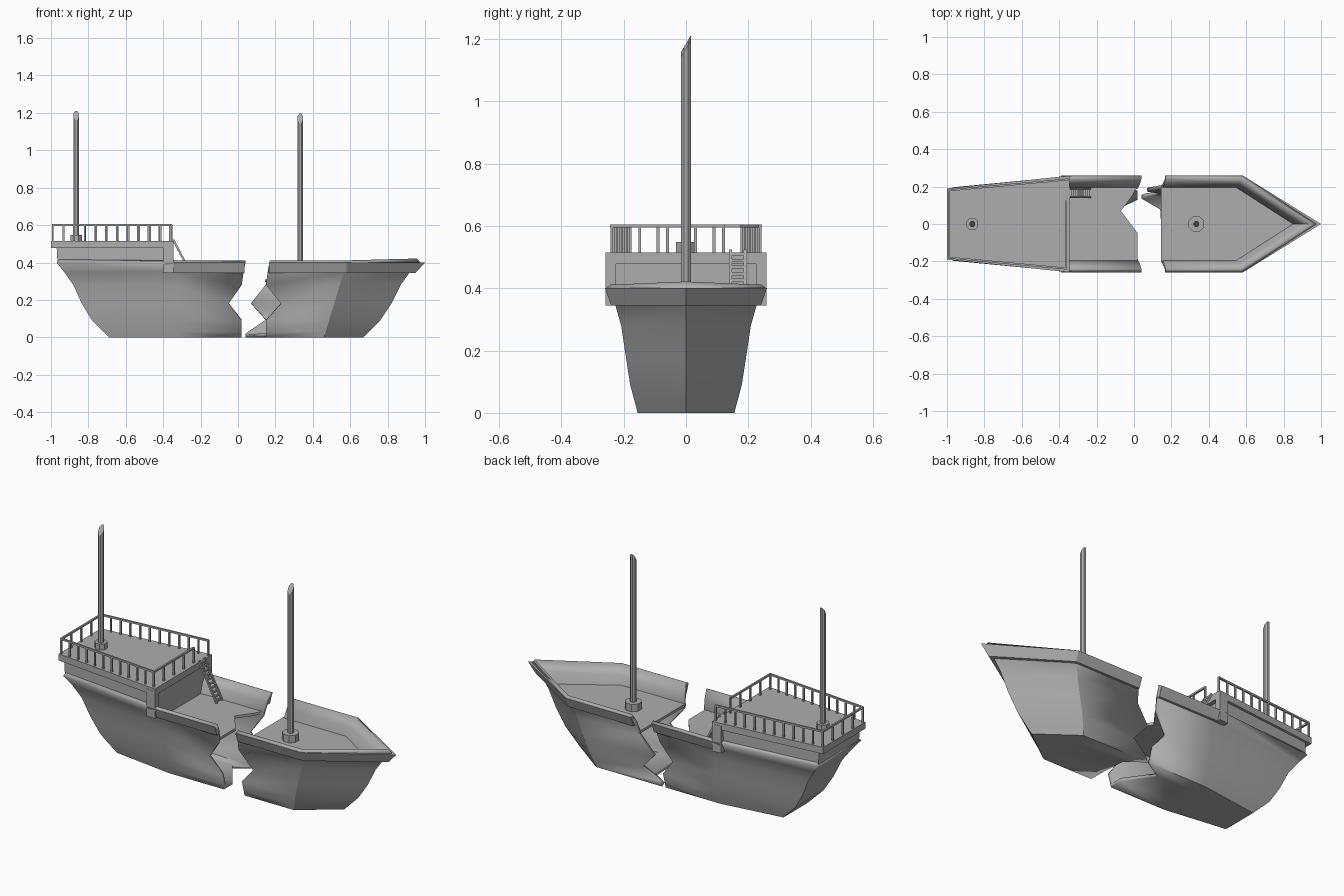
import bpy, bmesh, math
from mathutils import Vector, Matrix

cube = bpy.data.objects.get("Cube")
if cube:
    bpy.data.objects.remove(cube, do_unlink=True)

mat = bpy.data.materials.new("weathered_grey")
mat.use_nodes = True
GREY = (0.42, 0.42, 0.42, 1)
mat.diffuse_color = GREY
mat.node_tree.nodes["Principled BSDF"].inputs["Base Color"].default_value = GREY


def finish(name, bm, smooth=False):
    me = bpy.data.meshes.new(name)
    bm.to_mesh(me)
    bm.free()
    me.materials.append(mat)
    ob = bpy.data.objects.new(name, me)
    bpy.context.collection.objects.link(ob)
    if smooth:
        bpy.ops.object.select_all(action='DESELECT')
        ob.select_set(True)
        bpy.context.view_layer.objects.active = ob
        bpy.ops.object.shade_smooth_by_angle(angle=math.radians(30))
    return ob


def loft(bm, rings, closed=False, caps=False):
    """Skin quads between successive point rings."""
    cols = [[bm.verts.new(p) for p in ring] for ring in rings]
    n = len(cols[0])
    for a, b in zip(cols, cols[1:]):
        for i in range(n if closed else n - 1):
            j = (i + 1) % n
            bm.faces.new((a[i], a[j], b[j], b[i]))
    if caps:
        bm.faces.new(cols[0])
        bm.faces.new(cols[-1])
    return cols


def solid(name, rings):
    bm = bmesh.new()
    loft(bm, rings, True, True)
    bmesh.ops.remove_doubles(bm, verts=bm.verts, dist=1e-4)
    bmesh.ops.recalc_face_normals(bm, faces=bm.faces)
    return finish(name, bm)


def slab(name, plan, z0, z1):
    return solid(name, [[(x, y, z) for x, y in plan] for z in (z0, z1)])


def beam(bm, a, b, w):
    """Square bar from a to b."""
    a, b = Vector(a), Vector(b)
    d = b - a
    rot = d.to_track_quat('Z', 'Y').to_matrix().to_4x4()
    m = Matrix.Translation((a + b) / 2) @ rot @ Matrix.Diagonal((w, w, d.length + w * 0.5, 1))
    bmesh.ops.create_cube(bm, size=1, matrix=m)


# Hull section: heights, half widths, and end profiles
Z = [0, .03, .09, .18, .28, .35, .40]
HW = [.155, .163, .179, .193, .208, .228, .258]
BOW = [.67, .70, .76, .82, .87, .92, .975]
STERN = [-.69, -.72, -.78, -.835, -.88, -.93, -.97]


def ring(x_left, x_right, widths, floor_x=None):
    """Section from the left rail, under the keel, to the right rail."""
    left = [(x, w, z) for x, w, z in zip(x_left, widths, Z)]
    right = [(x, -w, z) for x, w, z in zip(x_right, widths, Z)]
    fl = floor_x or (x_left[0], x_right[0])
    floor = [(fl[0], widths[0] / 2, 0), (fl[1], -widths[0] / 2, 0)]
    return left[::-1] + floor + right


def hull(name, rings, transom):
    bm = bmesh.new()
    end = loft(bm, rings)[-1]
    if transom:
        bm.faces.new([end[i] for i in range(len(Z) - 1, len(Z) + 3)])
        for i in range(len(Z) - 1):
            bm.faces.new((end[i], end[i + 1], end[-2 - i], end[-1 - i]))
    bmesh.ops.remove_doubles(bm, verts=bm.verts, dist=1e-4)
    bmesh.ops.recalc_face_normals(bm, faces=bm.faces)
    low = min(bm.faces, key=lambda f: f.calc_center_median().z)
    if low.normal.z > 0:
        bmesh.ops.reverse_faces(bm, faces=bm.faces)
    ob = finish(name, bm, True)
    mod = ob.modifiers.new("planking", 'SOLIDIFY')
    mod.thickness, mod.offset, mod.use_even_offset = .02, -1, True


# Broken hull halves
tear = [.02, .02, .02, -.05, .02, .03, .04]
shoulder = [-.33] * len(Z)
stern_w = [w * (.68 + .08 * i / 6) for i, w in enumerate(HW)]
hull("aft_hull", [ring(tear, tear, HW, (-.09, .02)), ring(shoulder, shoulder, HW),
                  ring(STERN, STERN, stern_w)], True)

tear_right = [.15, .15, .15, .23, .15, .16, .17]
tear_left = [.04, .06, .15, .07, .15, .16, .17]
corner = [.46 + .3 * z for z in Z]
hull("bow_hull", [ring(tear_left, tear_right, HW, (.14, .15)), ring(corner, corner, HW),
                  ring(BOW, BOW, [0] * len(Z))], False)

# Main decks
DECK = .31
slab("aft_deck", [(-.4, .205), (.02, .205), (-.01, .15), (-.07, .07), (.02, -.05),
                  (.02, -.205), (-.4, -.205)], DECK - .015, DECK)
slab("bow_deck", [(.145, .205), (.54, .205), (.86, 0), (.54, -.205), (.145, -.205)],
     DECK - .015, DECK)

# Flared rail bands around the bow and along the aft waist
BAND = [(.222, .345), (.24, .345), (.26, .40), (.238, .40)]


def band(x, s):
    return [(x, s * y, z) for y, z in BAND]


tip = [(x, 0, z) for x, (y, z) in zip((.915, .95, 1.0, .955), BAND)]
solid("bow_rail_band", [band(.165, -1), band(.58, -1), tip, band(.58, 1), band(.165, 1)])
for s, side in ((1, "left"), (-1, "right")):
    solid("waist_rail_band_" + side, [band(-.39, s), band(.035, s)])
    slab("rail_step_" + side, [(-.4, s * .225), (-.345, s * .225), (-.345, s * .258),
                               (-.4, s * .254)], .345, .5)


# Raised aft cabin and its overhanging deck
def trapezoid(x0, w0, x1, w1, z):
    return [(x0, w0, z), (x1, w1, z), (x1, -w1, z), (x0, -w0, z)]


solid("aft_cabin", [trapezoid(-.88, .14, -.37, .19, .3), trapezoid(-.965, .185, -.37, .236, .395),
                    trapezoid(-.97, .18, -.37, .24, .49)])
solid("upper_deck", [trapezoid(-1, .19, -.345, .258, z) for z in (.477, .515)])

# Upper deck railing, open beside the ladder
bm = bmesh.new()
TOP = .6
path = [(-.365, .12), (-.365, -.238), (-.99, -.18), (-.99, .18), (-.355, .238)]
for (a, b), n in zip(zip(path, path[1:]), (4, 11, 4, 11)):
    a, b = Vector(a), Vector(b)
    beam(bm, (*a, TOP), (*b, TOP), .01)
    for i in range(n + 1):
        p = a.lerp(b, i / n)
        beam(bm, (*p, .51), (*p, TOP), .009)
finish("upper_railing", bm)

# Ladder down to the waist
bm = bmesh.new()
head, foot = Vector((-.345, 0, .52)), Vector((-.235, 0, DECK))
for y in (.143, .19):
    beam(bm, head + Vector((0, y, 0)), foot + Vector((0, y, 0)), .01)
for i in range(10):
    p = head.lerp(foot, (i + .5) / 10)
    beam(bm, p + Vector((0, .143, 0)), p + Vector((0, .19, 0)), .01)
finish("ladder", bm)


# Snapped masts with eight-sided collars
def octagon(x, r, z, lean=0):
    pts = []
    for i in range(8):
        a = math.pi * (i + .5) / 4
        y = r * math.sin(a)
        pts.append((x + r * math.cos(a), y, z + lean * y))
    return pts


for name, x, base, collar, top in (("aft", -.865, .51, .034, 1.185), ("fore", .333, DECK, .045, 1.17)):
    solid(name + "_mast", [octagon(x, .0165, base), octagon(x, .0165, top, 1.7)])
    solid(name + "_mast_collar", [octagon(x, collar, base), octagon(x, collar, base + .03 + collar / 4)])
